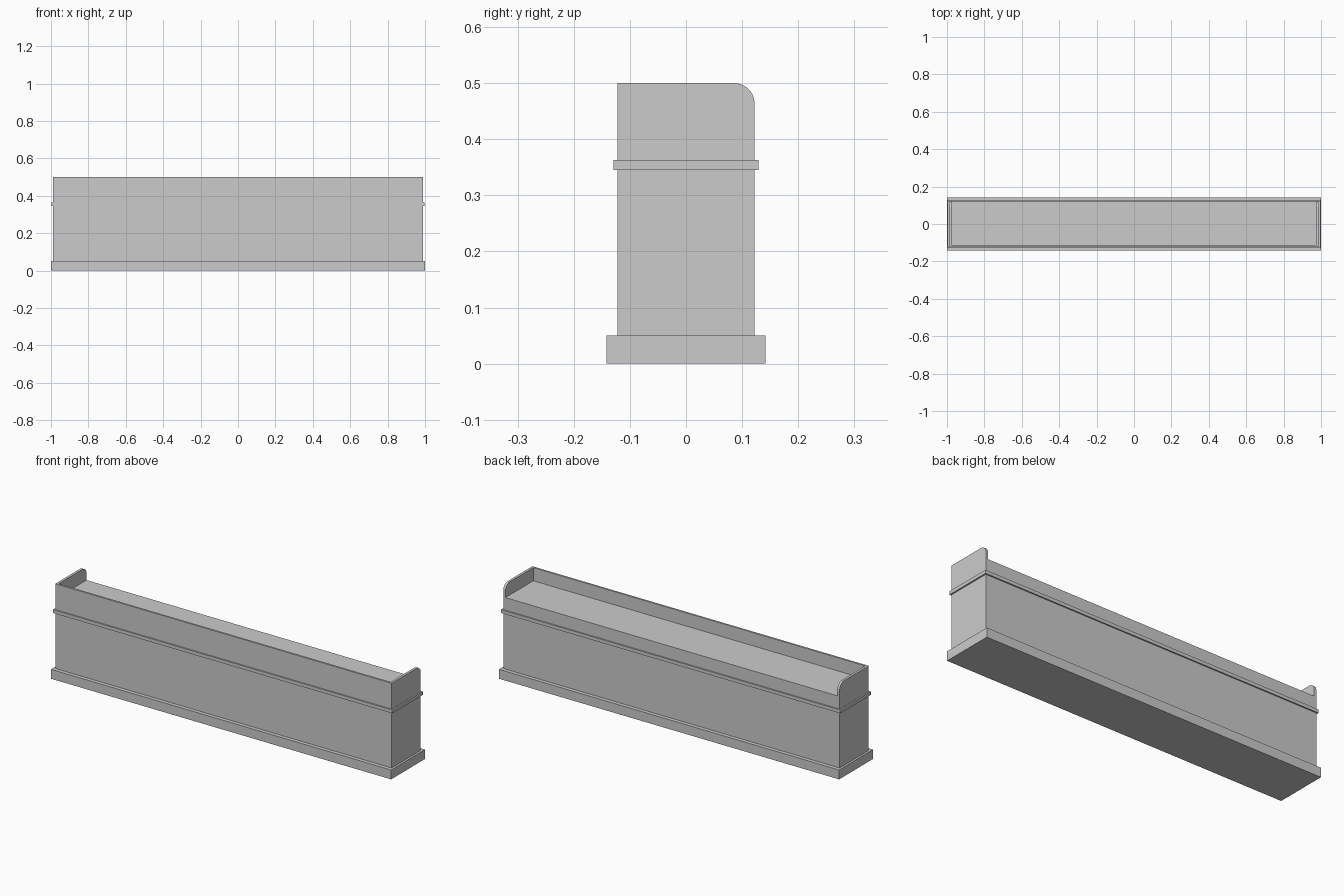
import bpy, bmesh, math

if "Cube" in bpy.data.objects:
    bpy.data.objects.remove(bpy.data.objects["Cube"])

BODY_X, BODY_Y, WALL = 0.989, 0.122, 0.013
SHELF_Z, TOP_Z = 0.43, 0.5


def add_object(name, bm):
    bmesh.ops.recalc_face_normals(bm, faces=bm.faces)
    mesh = bpy.data.meshes.new(name)
    bm.to_mesh(mesh)
    bm.free()
    obj = bpy.data.objects.new(name, mesh)
    bpy.context.collection.objects.link(obj)
    return obj


def box(name, x, y, z):
    """Box from (min, max) pairs on each axis."""
    bm = bmesh.new()
    bmesh.ops.create_cube(bm, size=1)
    for v in bm.verts:
        v.co = [lo + (c + 0.5) * (hi - lo) for c, (lo, hi) in zip(v.co, (x, y, z))]
    return add_object(name, bm)


def extrude_x(name, profile, x0, x1):
    """Extrude a (y, z) outline along x."""
    bm = bmesh.new()
    face = bm.faces.new([bm.verts.new((x0, y, z)) for y, z in profile])
    ext = bmesh.ops.extrude_face_region(bm, geom=[face])
    for v in ext["geom"]:
        if isinstance(v, bmesh.types.BMVert):
            v.co.x = x1
    return add_object(name, bm)


# plinth, main body and moulding band
box("plinth", (-1, 1), (-0.142, 0.142), (0, 0.05))
box("counter_body", (-BODY_X, BODY_X), (-BODY_Y, BODY_Y), (0.05, SHELF_Z))
box("trim_band", (-0.997, 0.997), (-0.129, 0.129), (0.345, 0.363))

# raised front panel above the shelf, between the end panels
inner = BODY_X - WALL
box("front_panel", (-inner, inner), (-BODY_Y, -BODY_Y + WALL * 0.8), (SHELF_Z, TOP_Z))

# end panels with a rounded upper back corner
R, N = 0.036, 10
profile = [(-BODY_Y, SHELF_Z), (BODY_Y, SHELF_Z)]
for i in range(N + 1):
    a = math.pi / 2 * i / N
    profile.append((BODY_Y - R + R * math.cos(a), TOP_Z - R + R * math.sin(a)))
profile.append((-BODY_Y, TOP_Z))
for side, s in (("left", -1), ("right", 1)):
    extrude_x(side + "_end_panel", profile, s * inner, s * BODY_X)
